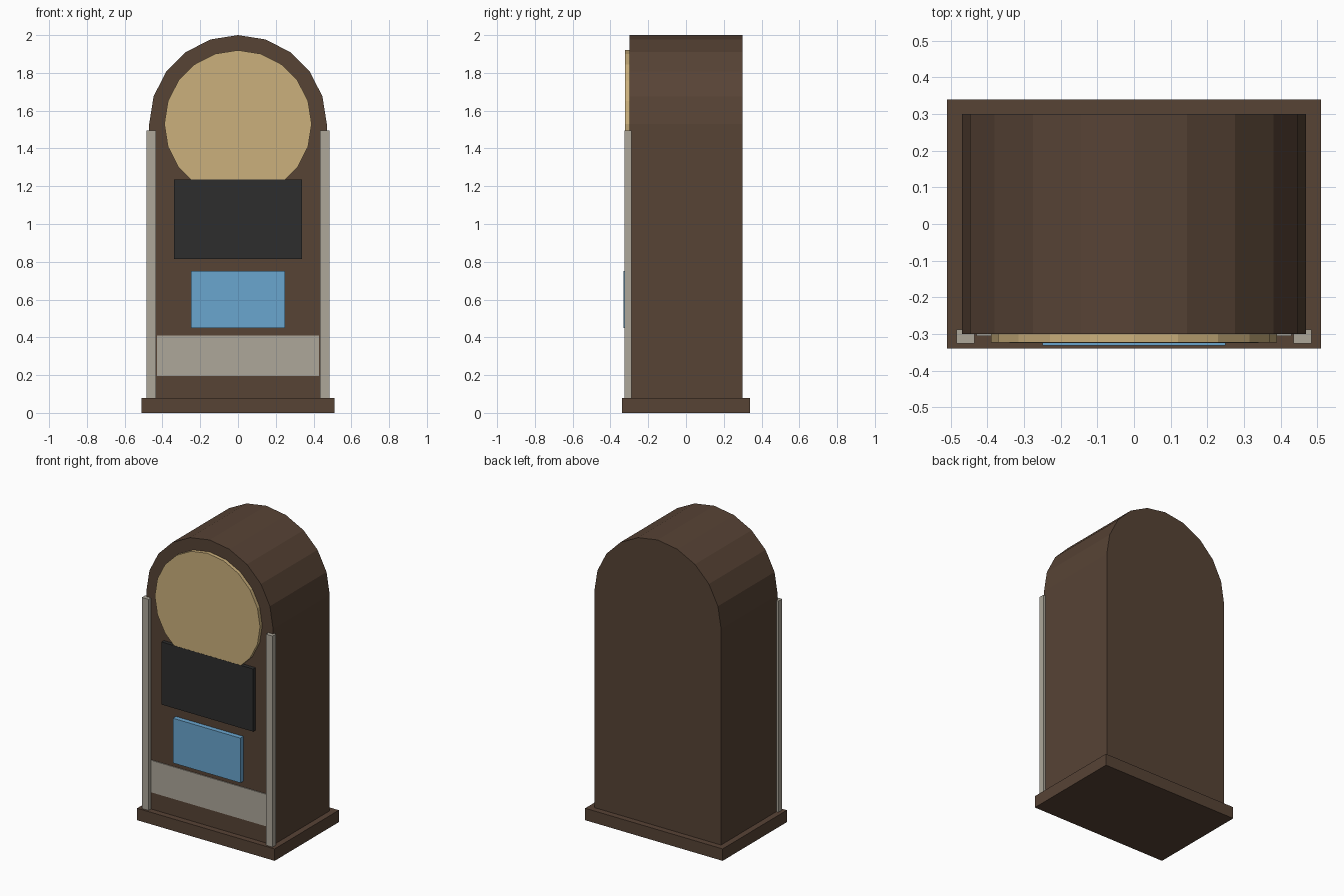
import bpy, bmesh, math

if "Cube" in bpy.data.objects:
    bpy.data.objects.remove(bpy.data.objects["Cube"])


def material(name, rgb):
    m = bpy.data.materials.new(name)
    lin = [((c / 255 + 0.055) / 1.055) ** 2.4 if c > 10 else c / 255 / 12.92 for c in rgb]
    m.diffuse_color = (*lin, 1)
    m.use_nodes = True
    m.node_tree.nodes["Principled BSDF"].inputs["Base Color"].default_value = m.diffuse_color
    return m


brown = material("dark wood", (87, 67, 53))
gold = material("pale gold", (203, 176, 124))
black = material("charcoal", (45, 45, 45))
blue = material("sky blue", (106, 166, 207))
grey = material("warm grey", (173, 167, 154))


def prism(name, points, y0, y1, mat):
    """Extrude an x-z outline from y0 (front) to y1 (back)."""
    bm = bmesh.new()
    face = bm.faces.new([bm.verts.new((x, y0, z)) for x, z in points])
    ext = bmesh.ops.extrude_face_region(bm, geom=[face])
    moved = [v for v in ext["geom"] if isinstance(v, bmesh.types.BMVert)]
    bmesh.ops.translate(bm, verts=moved, vec=(0, y1 - y0, 0))
    bmesh.ops.recalc_face_normals(bm, faces=bm.faces)
    me = bpy.data.meshes.new(name)
    bm.to_mesh(me)
    bm.free()
    me.materials.append(mat)
    ob = bpy.data.objects.new(name, me)
    bpy.context.collection.objects.link(ob)
    return ob


def box(name, x0, x1, y0, y1, z0, z1, mat):
    return prism(name, [(x0, z0), (x1, z0), (x1, z1), (x0, z1)], y0, y1, mat)


def arc(radius, count):
    """Points on a 20-sided circle around the arch centre."""
    return [(radius * math.cos(math.pi * i / 10), 1.53 + radius * math.sin(math.pi * i / 10))
            for i in range(count)]


# Plinth and arched cabinet
box("base", -0.51, 0.51, -0.34, 0.34, 0, 0.08, brown)
prism("cabinet", [(-0.47, 0.08), (0.47, 0.08)] + arc(0.47, 11), -0.3, 0.3, brown)

# Round front disc and panels below it
prism("round_front", arc(0.39, 20), -0.324, -0.3, gold)
box("dark_panel", -0.34, 0.34, -0.325, -0.3, 0.815, 1.235, black)
box("blue_panel", -0.25, 0.25, -0.332, -0.3, 0.45, 0.75, blue)
box("lower_panel", -0.43, 0.43, -0.306, -0.3, 0.195, 0.41, grey)

# Side pillars
for side, s in (("left", -1), ("right", 1)):
    box(side + "_pillar", s * 0.46 - 0.025, s * 0.46 + 0.025, -0.326, -0.288, 0.08, 1.495, grey)
